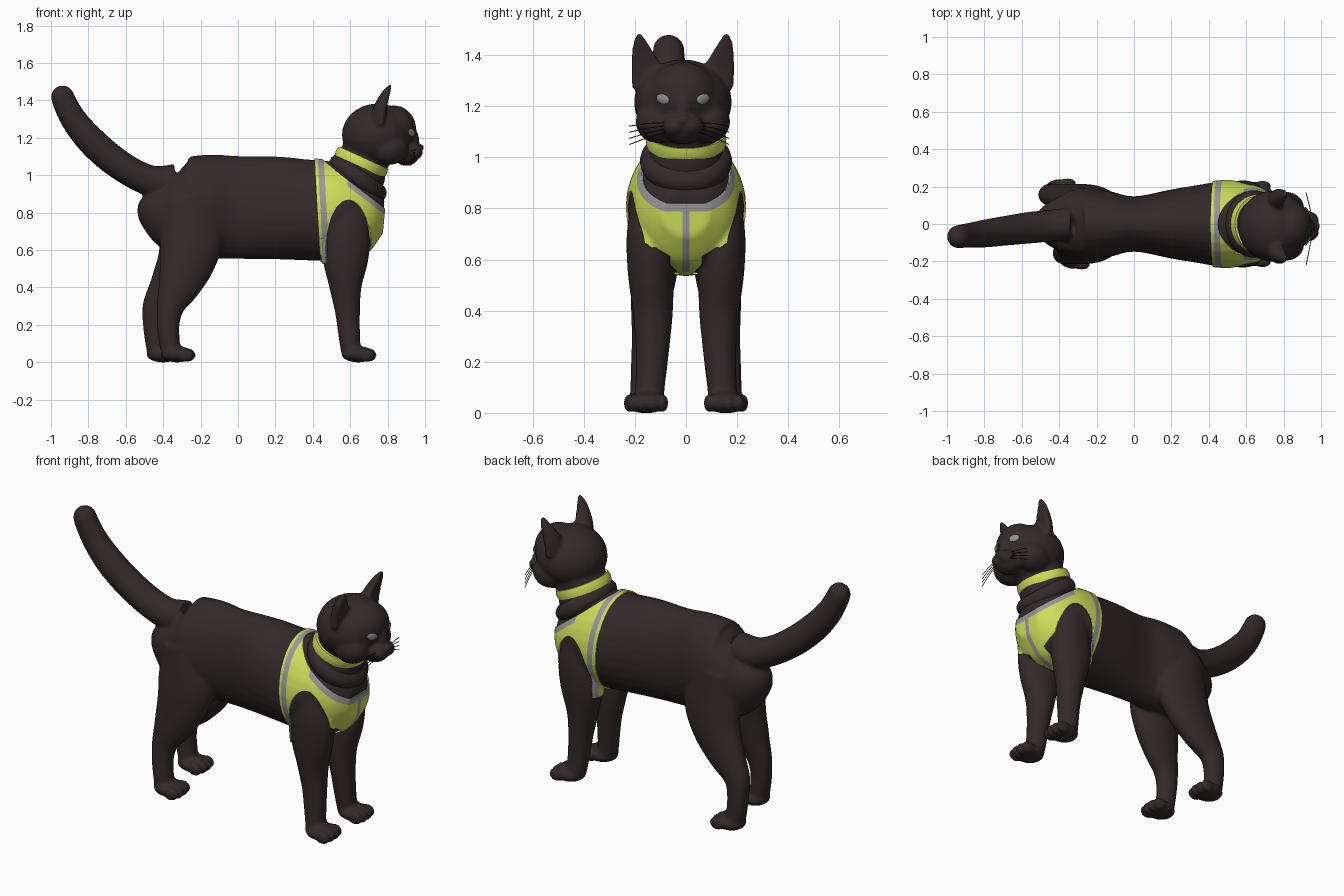
import bpy, bmesh, math
from mathutils import Vector, Matrix
from mathutils.bvhtree import BVHTree

if "Cube" in bpy.data.objects:
    bpy.data.objects.remove(bpy.data.objects["Cube"])


def material(name, rgb):
    m = bpy.data.materials.new(name)
    m.diffuse_color = (*rgb, 1)
    m.use_nodes = True
    m.node_tree.nodes["Principled BSDF"].inputs["Base Color"].default_value = m.diffuse_color
    return m


FUR = material("dark brown fur", (0.034, 0.022, 0.023))
YELLOW = material("safety yellow", (0.60, 0.73, 0.10))
GREY = material("reflective grey", (0.32, 0.31, 0.32))
EYE = material("pale eye grey", (0.28, 0.29, 0.29))
BLACK = material("whisker black", (0.012, 0.010, 0.010))


def finish(name, bm, mats, angle=60):
    mesh = bpy.data.meshes.new(name)
    bm.to_mesh(mesh)
    bm.free()
    mesh.shade_smooth()
    mesh.set_sharp_from_angle(angle=math.radians(angle))
    for m in mats:
        mesh.materials.append(m)
    ob = bpy.data.objects.new(name, mesh)
    bpy.context.collection.objects.link(ob)
    return ob


def spline(keys, steps=5):
    """Catmull-Rom interpolation of key tuples."""
    k = [Vector(p) for p in keys]
    out = []
    for i in range(len(k) - 1):
        a, b, c, d = k[max(i - 1, 0)], k[i], k[i + 1], k[min(i + 2, len(k) - 1)]
        for s in range(steps):
            t = s / steps
            out.append(0.5 * (2 * b + (c - a) * t + (2 * a - 5 * b + 4 * c - d) * t * t
                              + (3 * b - a - 3 * c + d) * t ** 3))
    return out + [k[-1]]


def loft(bm, keys, n=28, dent=1.0):
    """Oval tube through (x, y, z, depth radius, y radius); dent hollows the front side."""
    pts = spline(keys)
    rings = []
    for i, p in enumerate(pts):
        c = Vector(p[:3])
        tan = Vector(pts[min(i + 1, len(pts) - 1)][:3]) - Vector(pts[max(i - 1, 0)][:3])
        tan.y = 0
        side = Vector((0, 1, 0))
        out = side.cross(tan.normalized())
        ring = []
        for j in range(n):
            a = 2 * math.pi * j / n
            ca = math.cos(a) * (dent if math.cos(a) > 0 else 1)
            ring.append(bm.verts.new(c + out * p[3] * ca + side * p[4] * math.sin(a)))
        rings.append(ring)
    for r, q in zip(rings, rings[1:]):
        for j in range(n):
            bm.faces.new((r[j], r[(j + 1) % n], q[(j + 1) % n], q[j]))
    bm.faces.new(rings[0][::-1])
    bm.faces.new(rings[-1])


def ball(bm, centre, radii, rot=Matrix.Identity(4)):
    m = Matrix.Translation(centre) @ rot @ Matrix.Diagonal((*radii, 1))
    bmesh.ops.create_uvsphere(bm, u_segments=24, v_segments=14, radius=1, matrix=m)


def band(name, centre, tilt, rx, ry, profile, mat):
    """Closed oval ring with a (radial, axial) profile, tilted forward about y."""
    bm = bmesh.new()
    m = Matrix.Translation(centre) @ Matrix.Rotation(tilt, 4, 'Y')
    n, k = 64, len(profile)
    rings = []
    for i in range(n):
        a = 2 * math.pi * i / n
        rings.append([bm.verts.new(m @ Vector(((rx + r) * math.cos(a), (ry + r) * math.sin(a), h)))
                      for r, h in profile])
    for i in range(n):
        for j in range(k):
            bm.faces.new((rings[i][j], rings[(i + 1) % n][j],
                          rings[(i + 1) % n][(j + 1) % k], rings[i][(j + 1) % k]))
    bmesh.ops.recalc_face_normals(bm, faces=bm.faces[:])
    return finish(name, bm, [mat], 40)


# ---- Cat body: overlapping volumes fused into one skin ----
bm = bmesh.new()
# Torso
loft(bm, [(-.45, 0, .92, .07, .06), (-.41, 0, .87, .18, .13), (-.30, 0, .83, .26, .185),
          (-.15, 0, .833, .277, .18), (0, 0, .827, .275, .148), (.20, 0, .825, .275, .185),
          (.35, 0, .815, .270, .21), (.45, 0, .81, .268, .226), (.55, 0, .80, .255, .225),
          (.65, 0, .79, .225, .20), (.72, 0, .785, .18, .16), (.775, 0, .78, .09, .09)])
# Neck
loft(bm, [(.54, 0, .88, .17, .19), (.63, 0, .99, .155, .155), (.665, 0, 1.07, .138, .14),
          (.72, 0, 1.18, .13, .14)])
# Tail
loft(bm, [(-.34, 0, .96, .10, .09), (-.45, -.01, .965, .085, .085), (-.56, -.02, 1.01, .08, .085),
          (-.68, -.035, 1.09, .08, .08), (-.79, -.05, 1.19, .078, .075), (-.88, -.06, 1.30, .07, .066),
          (-.937, -.068, 1.41, .063, .062)])
ball(bm, (-.938, -.068, 1.418), (.062, .062, .062))


def foot(x, y):
    ball(bm, (x, y, .042), (.09, .078, .043))
    for k in (-.057, -.02, .02, .057):
        ball(bm, (x + .06 - abs(k) * .25, y + k, .038), (.044, .024, .037))


for s in (-1, 1):
    # Front legs
    loft(bm, [(.57, .13 * s, .86, .09, .08), (.582, .142 * s, .70, .122, .09),
              (.575, .138 * s, .55, .122, .09), (.575, .13 * s, .40, .086, .079),
              (.585, .13 * s, .28, .068, .068), (.592, .135 * s, .18, .06, .062),
              (.60, .142 * s, .09, .055, .058), (.608, .147 * s, .03, .05, .06)])
    foot(.643, .15 * s)
    # Hind legs, the far one set further back
    d = -.075 if s > 0 else 0
    loft(bm, [(-.27, .09 * s, .88, .14, .10), (-.25, .11 * s, .68, .17, .098),
              (-.27 + d * .2, .125 * s, .54, .15, .09), (-.315 + d * .6, .14 * s, .41, .115, .075),
              (-.36 + d, .152 * s, .30, .076, .06), (-.373 + d, .16 * s, .20, .06, .055),
              (-.365 + d, .163 * s, .10, .055, .055), (-.355 + d, .165 * s, .03, .05, .055)])
    foot(-.325 + d, .163 * s)

# Head, centred slightly off axis
HY = -.012
ball(bm, (.745, HY, 1.215), (.19, .192, .168))       # skull
ball(bm, (.835, HY, 1.245), (.118, .135, .128))      # brow
ball(bm, (.90, HY, 1.19), (.070, .045, .075))        # nose bridge
ball(bm, (.90, HY, 1.10), (.065, .075, .05))         # chin
ball(bm, (.975, HY, 1.148), (.022, .024, .018))      # nose
for s in (-1, 1):
    ball(bm, (.925, HY + .032 * s, 1.122), (.064, .05, .046))    # whisker pads
    ball(bm, (.81, HY + .10 * s, 1.14), (.10, .085, .085))       # cheeks
    # Ears with hollow fronts
    loft(bm, [(.775, HY + .125 * s, 1.27, .07, .075), (.785, HY + .14 * s, 1.345, .066, .062),
              (.80, HY + .158 * s, 1.41, .048, .042), (.813, HY + .168 * s, 1.455, .03, .025),
              (.82, HY + .17 * s, 1.482, .012, .010)], dent=.12)
bmesh.ops.recalc_face_normals(bm, faces=bm.faces[:])

body = finish("cat_body", bm, [FUR], 180)
rm = body.modifiers.new("fuse", 'REMESH')
rm.mode = 'VOXEL'
rm.voxel_size = .0095
sm = body.modifiers.new("soften", 'SMOOTH')
sm.factor, sm.iterations = .5, 6
dg = bpy.context.evaluated_depsgraph_get()
skin = bpy.data.meshes.new_from_object(body.evaluated_get(dg))
body.modifiers.clear()
body.data = skin
skin.shade_smooth()
skin.materials.clear()
skin.materials.append(FUR)

# ---- Safety vest: a thick shell cut from the body skin ----


def back_edge(p):
    return p.x - (.44 - .06 * (p.z - .55))


def neck_edge(p):
    return 1.07 - .78 * (p.x - .46) - p.z


def vest_area(p):
    arm = ((p.x - .59) / .115) ** 2 + ((max(p.z, .62) - .62) / .245) ** 2 - 1
    arm = max(arm * .1, .06 - abs(p.y))
    chest = max(p.z - (.53 + .85 * abs(p.y)), .50 - p.x)
    return min(back_edge(p), neck_edge(p), arm, chest, p.z - .53)


def cut(bm, f):
    """Cut the mesh cleanly along f = 0."""
    bmesh.ops.triangulate(bm, faces=bm.faces[:])
    val = {v: f(v.co) for v in bm.verts}
    new = []
    for e in bm.edges[:]:
        a, b = e.verts
        if val[a] * val[b] < 0 and min(abs(val[a]), abs(val[b])) > 1e-5:
            new.append(bmesh.utils.edge_split(e, a, val[a] / (val[a] - val[b]))[1])
    bmesh.ops.connect_verts(bm, verts=new)


def keep(bm, test):
    drop = [f for f in bm.faces if not test(f.calc_center_median())]
    bmesh.ops.delete(bm, geom=drop, context='FACES')


bm = bmesh.new()
bm.from_mesh(skin)
tree = BVHTree.FromBMesh(bm)
keep(bm, lambda p: .38 < p.x < .85 and .48 < p.z < 1.15)
cut(bm, vest_area)
keep(bm, lambda p: vest_area(p) > 0)
for f in (lambda p: back_edge(p) - .018, lambda p: back_edge(p) - .05,
          lambda p: neck_edge(p) - .035, lambda p: abs(p.y) - .014):
    cut(bm, f)
for f in bm.faces:
    p = f.calc_center_median()
    grey = (.018 < back_edge(p) < .05 or (p.x > .585 and neck_edge(p) < .035)
            or (p.x > .60 and abs(p.y) < .014))
    f.material_index = 1 if grey else 0
vest = finish("safety_vest", bm, [YELLOW, GREY], 60)
so = vest.modifiers.new("cloth", 'SOLIDIFY')
so.thickness, so.offset = .008, 1

# ---- Neck roll and collar ----
circle = [(.052 * math.cos(a * math.pi / 8), .05 * math.sin(a * math.pi / 8)) for a in range(16)]
band("neck_roll", (.642, 0, .985), .65, .128, .128, circle, FUR)
band("collar", (.66, 0, 1.07), .43, .14, .148,
     [(-.02, -.026), (.006, -.026), (.010, 0), (.004, .026), (-.02, .026)], YELLOW)

# ---- Eyes, set on the face surface ----
for s, side in ((-1, "right"), (1, "left")):
    hit, normal, _, _ = tree.ray_cast(Vector((2, HY + .078 * s, 1.228)), Vector((-1, 0, 0)))
    rot = normal.to_track_quat('Z', 'Y').to_matrix().to_4x4() @ Matrix.Rotation(.2 * s, 4, 'Z')
    bm = bmesh.new()
    ball(bm, hit + normal * .001, (.030, .020, .008), rot)
    finish(side + "_eye", bm, [EYE])

# ---- Whiskers ----
cu = bpy.data.curves.new("whiskers", 'CURVE')
cu.dimensions = '3D'
cu.bevel_depth = .002
cu.bevel_resolution = 1
for s in (-1, 1):
    for k in range(4):
        length = .15 if s < 0 else .12
        sp = cu.splines.new('POLY')
        sp.points.add(2)
        z = 1.10 + .012 * k
        for i, t in enumerate((0, .5, 1)):
            sp.points[i].co = (.95 - .03 * t, HY + s * (.06 + length * t),
                               z + t * (.012 * k - .035) - .015 * t * t, 1)
cu.materials.append(BLACK)
bpy.context.collection.objects.link(bpy.data.objects.new("whiskers", cu))
